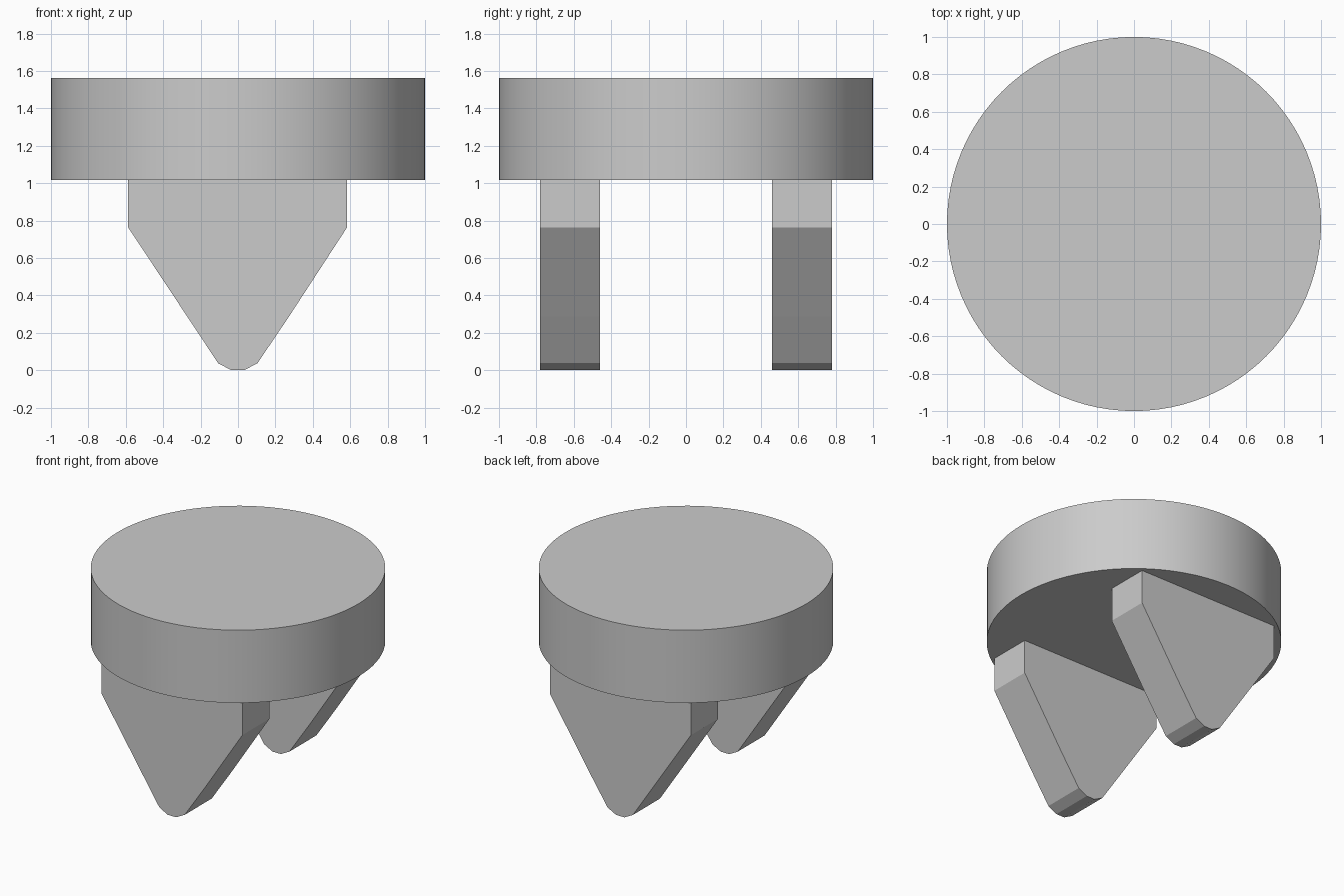
import bpy, bmesh, math

if "Cube" in bpy.data.objects:
    bpy.data.objects.remove(bpy.data.objects["Cube"])

# Round head
bpy.ops.mesh.primitive_cylinder_add(vertices=96, radius=1, depth=0.545,
                                    location=(0, 0, 1.2885))
head = bpy.context.object
head.name = "round_head"
bpy.ops.object.shade_smooth_by_angle(angle=math.radians(30))

# Tapered prong outline in x, z
PROFILE = [(-0.587, 1.016), (-0.587, 0.763), (-0.106, 0.037), (-0.036, 0.0),
           (0.033, 0.0), (0.104, 0.037), (0.272, 0.286), (0.583, 0.763),
           (0.583, 1.016)]


def prong(name, y0, y1):
    bm = bmesh.new()
    face = bm.faces.new([bm.verts.new((x, y0, z)) for x, z in PROFILE])
    ext = bmesh.ops.extrude_face_region(bm, geom=[face], use_keep_orig=True)
    moved = [v for v in ext["geom"] if isinstance(v, bmesh.types.BMVert)]
    bmesh.ops.translate(bm, vec=(0, y1 - y0, 0), verts=moved)
    bmesh.ops.recalc_face_normals(bm, faces=bm.faces)
    mesh = bpy.data.meshes.new(name)
    bm.to_mesh(mesh)
    bm.free()
    obj = bpy.data.objects.new(name, mesh)
    bpy.context.collection.objects.link(obj)
    return obj


# Front and back prongs
prong("front_prong", -0.78, -0.46)
prong("back_prong", 0.46, 0.78)
